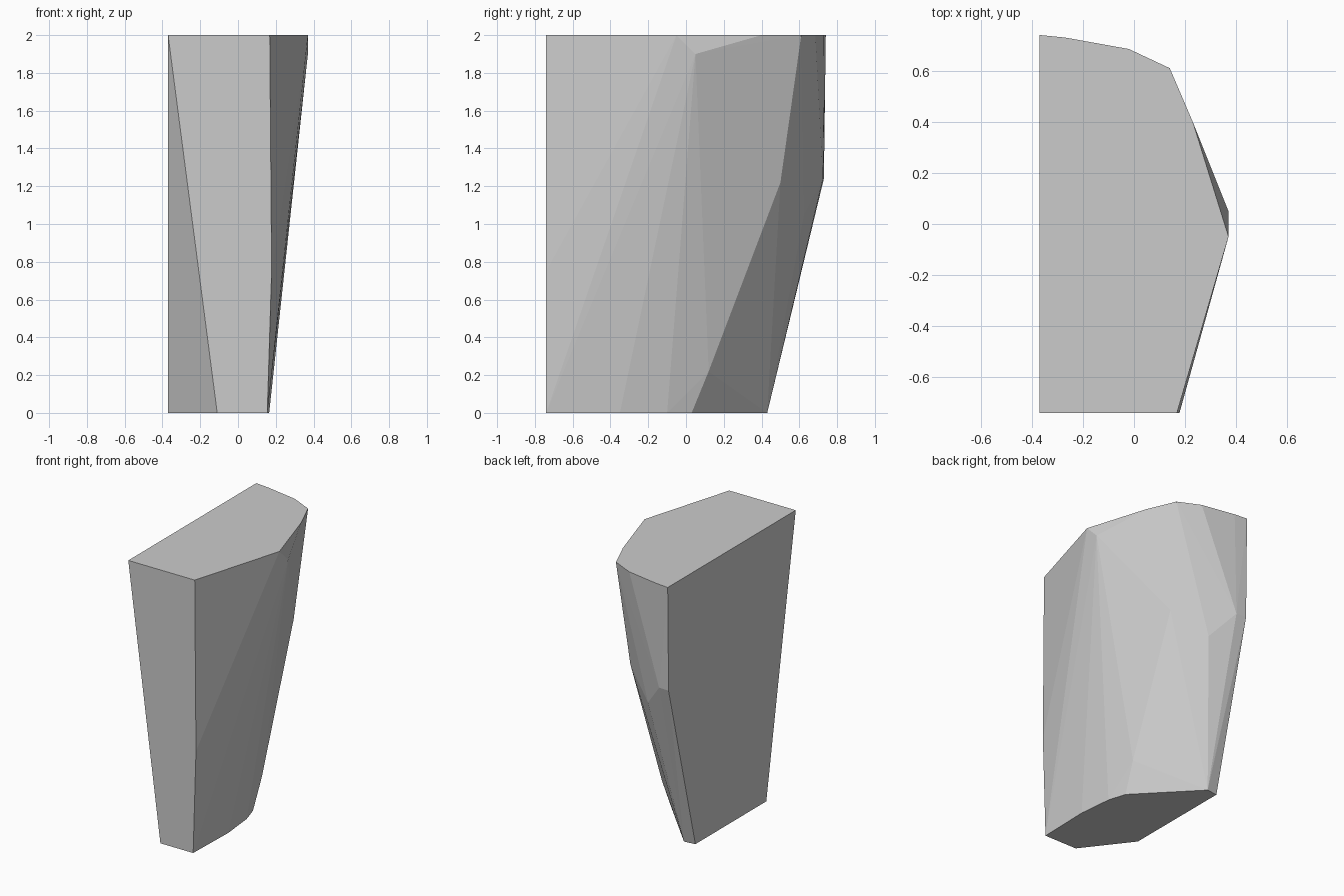
import bpy, bmesh, math

if "Cube" in bpy.data.objects:
    bpy.data.objects.remove(bpy.data.objects["Cube"])

# Tapered, chipped stone slab: corner points at each level, closed as a convex body
top = [(-0.37, -0.74), (0.168, -0.74), (0.37, -0.05), (0.23, 0.40),
       (0.14, 0.61), (-0.02, 0.685), (-0.27, 0.73), (-0.37, 0.74)]
base = [(-0.11, -0.74), (0.155, -0.74), (0.165, -0.35), (0.14, -0.10),
        (0.10, 0.03), (-0.285, 0.43), (-0.37, 0.42), (-0.37, -0.40)]
# Chipped corners between the two ends
chips = [(0.37, 0.05, 1.90), (0.178, -0.74, 0.75), (-0.37, 0.73, 1.24),
         (-0.29, 0.725, 1.24), (-0.13, 0.625, 1.05), (0.10, 0.50, 1.22),
         (0.11, 0.12, 0.22)]

bm = bmesh.new()
for x, y in top:
    bm.verts.new((x, y, 2.0))
for x, y in base:
    bm.verts.new((x, y, 0.0))
for p in chips:
    bm.verts.new(p)
hull = bmesh.ops.convex_hull(bm, input=bm.verts[:])
loose = [v for v in bm.verts if not v.link_faces]
bmesh.ops.delete(bm, geom=loose, context='VERTS')

# Merge flat areas into single facets
bmesh.ops.dissolve_limit(bm, angle_limit=math.radians(0.5),
                         verts=bm.verts[:], edges=bm.edges[:])
bmesh.ops.recalc_face_normals(bm, faces=bm.faces[:])

mesh = bpy.data.meshes.new("stone_slab")
bm.to_mesh(mesh)
bm.free()
slab = bpy.data.objects.new("stone_slab", mesh)
bpy.context.collection.objects.link(slab)

# Plain grey stone
grey = bpy.data.materials.new("grey stone")
grey.diffuse_color = (0.6, 0.6, 0.6, 1.0)
grey.use_nodes = True
grey.node_tree.nodes["Principled BSDF"].inputs["Base Color"].default_value = grey.diffuse_color
mesh.materials.append(grey)
